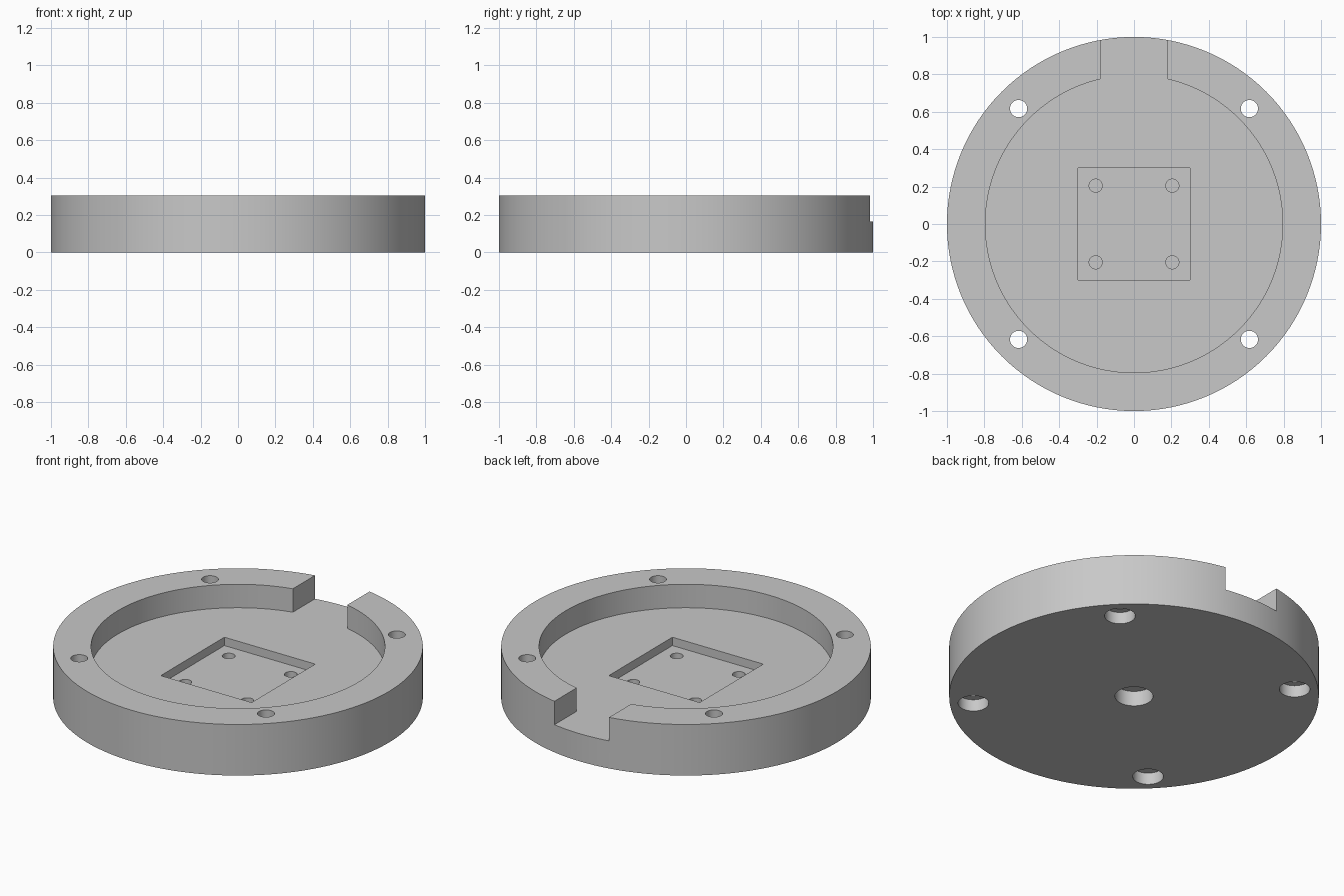
import bpy
from math import radians

old = bpy.data.objects.get("Cube")
if old:
    bpy.data.objects.remove(old, do_unlink=True)

HEIGHT, FLOOR, POCKET = 0.305, 0.165, 0.115
ABOVE, BELOW = 0.5, -0.2

grey = bpy.data.materials.new("plain_grey")
grey.use_nodes = True
colour = (0.58, 0.58, 0.58, 1)
grey.diffuse_color = colour
grey.node_tree.nodes["Principled BSDF"].inputs["Base Color"].default_value = colour


def cylinder(name, radius, z0, z1, x=0, y=0, sides=48):
    bpy.ops.mesh.primitive_cylinder_add(vertices=sides, radius=radius, depth=z1 - z0,
                                        location=(x, y, (z0 + z1) / 2))
    obj = bpy.context.object
    obj.name = name
    return obj


def box(name, x0, x1, y0, y1, z0, z1):
    bpy.ops.mesh.primitive_cube_add(size=1, location=((x0 + x1) / 2, (y0 + y1) / 2, (z0 + z1) / 2))
    obj = bpy.context.object
    obj.name = name
    obj.scale = (x1 - x0, y1 - y0, z1 - z0)
    return obj


def cut(body, cutter):
    cutter.hide_render = True
    bpy.context.view_layer.update()
    mod = body.modifiers.new(cutter.name, "BOOLEAN")
    mod.operation, mod.solver, mod.object = "DIFFERENCE", "EXACT", cutter
    bpy.context.view_layer.objects.active = body
    bpy.ops.object.modifier_apply(modifier=mod.name)
    bpy.data.objects.remove(cutter, do_unlink=True)


# Round housing
housing = cylinder("round_housing", 1, 0, HEIGHT, sides=128)
housing.data.materials.append(grey)

# Round recess, rear cable notch and square pocket
cut(housing, cylinder("recess", 0.795, FLOOR, ABOVE, sides=128))
cut(housing, box("rear_notch", -0.18, 0.18, 0.6, 1.2, FLOOR, ABOVE))
cut(housing, box("square_pocket", -0.3, 0.3, -0.3, 0.3, POCKET, ABOVE))

# Counterbored rim holes and blind pocket holes
for sx in (-1, 1):
    for sy in (-1, 1):
        rim_x, rim_y = 0.617 * sx, 0.617 * sy
        cut(housing, cylinder("rim_hole", 0.046, BELOW, ABOVE, rim_x, rim_y))
        cut(housing, cylinder("rim_counterbore", 0.083, BELOW, 0.07, rim_x, rim_y))
        cut(housing, cylinder("pocket_hole", 0.035, 0.05, ABOVE, 0.205 * sx, 0.205 * sy))

# Blind centre hole underneath
cut(housing, cylinder("centre_hole", 0.103, BELOW, 0.09))

bpy.ops.object.select_all(action="DESELECT")
housing.select_set(True)
bpy.context.view_layer.objects.active = housing
bpy.ops.object.shade_smooth_by_angle(angle=radians(30))
